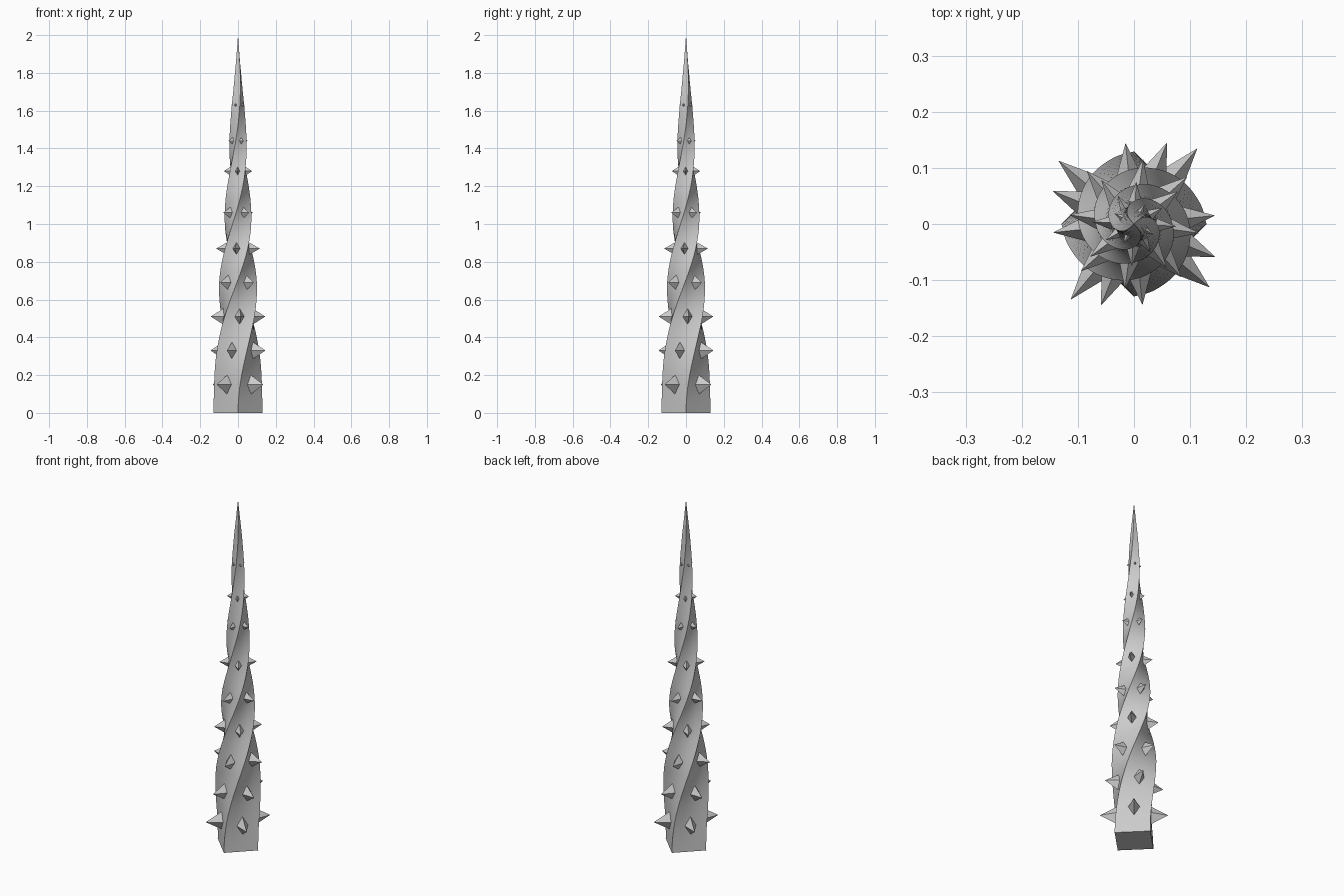
import bpy, bmesh, math
from mathutils import Vector

cube = bpy.data.objects.get("Cube")
if cube:
    bpy.data.objects.remove(cube, do_unlink=True)

HEIGHT = 2.0
TWIST = math.radians(315)
# (height, corner radius) of the tapering square section
PROFILE = [(0, .13), (.25, .125), (.47, .115), (.69, .10), (.87, .086), (1.06, .071),
           (1.28, .057), (1.44, .047), (1.63, .034), (1.8, .02), (2, 0)]
# (height, tip radius, half width, half height) of each ring of four spikes
SPIKES = [(.15, .176, .032, .054), (.33, .157, .029, .048), (.51, .145, .027, .045),
          (.69, .127, .024, .041), (.87, .117, .021, .034), (1.06, .098, .018, .031),
          (1.28, .075, .013, .024), (1.44, .058, .010, .020), (1.63, .040, .006, .010)]

stone = bpy.data.materials.new("grey stone")
stone.use_nodes = True
stone.diffuse_color = (.6, .6, .6, 1)
stone.node_tree.nodes["Principled BSDF"].inputs["Base Color"].default_value = (.6, .6, .6, 1)


def radius(z):
    for (z0, r0), (z1, r1) in zip(PROFILE, PROFILE[1:]):
        if z <= z1:
            return r0 + (r1 - r0) * (z - z0) / (z1 - z0)
    return 0


def twist(z):
    t = z / HEIGHT
    return TWIST * t * t * (3 - 2 * t)


def finish(bm, name):
    bmesh.ops.recalc_face_normals(bm, faces=bm.faces)
    mesh = bpy.data.meshes.new(name)
    bm.to_mesh(mesh)
    bm.free()
    mesh.materials.append(stone)
    obj = bpy.data.objects.new(name, mesh)
    bpy.context.collection.objects.link(obj)
    return obj


# Twisted square spire, each side split into strips, closed at a sharp tip
RINGS, STRIPS = 60, 4
bm = bmesh.new()
rings = []
for i in range(RINGS):
    z = HEIGHT * i / RINGS
    corners = [Vector((math.cos(twist(z) + k * math.pi / 2),
                       math.sin(twist(z) + k * math.pi / 2), 0)) * radius(z) for k in range(4)]
    rings.append([bm.verts.new(corners[k].lerp(corners[(k + 1) % 4], s / STRIPS) + Vector((0, 0, z)))
                  for k in range(4) for s in range(STRIPS)])
n = 4 * STRIPS
for a, b in zip(rings, rings[1:]):
    for j in range(n):
        bm.faces.new((a[j], a[(j + 1) % n], b[(j + 1) % n], b[j]))
tip = bm.verts.new((0, 0, HEIGHT))
for j in range(n):
    bm.faces.new((rings[-1][j], rings[-1][(j + 1) % n], tip))
bm.faces.new(rings[0][::-1])
spire = finish(bm, "twisted_spire")
bpy.context.view_layer.objects.active = spire
spire.select_set(True)
bpy.ops.object.shade_smooth_by_angle(angle=math.radians(30))

# Four-sided spikes, one centred on each face of the spire per ring
bm = bmesh.new()
for z, reach, half_w, half_h in SPIKES:
    for k in range(4):
        angle = twist(z) + math.pi / 4 + k * math.pi / 2
        out = Vector((math.cos(angle), math.sin(angle), 0))
        side = Vector((-out.y, out.x, 0))
        up = Vector((0, 0, 1))
        centre = out * radius(z) * .66 + up * z
        base = [bm.verts.new(centre + d) for d in
                (side * half_w, up * half_h, -side * half_w, -up * half_h)]
        point = bm.verts.new(out * reach + up * z)
        for j in range(4):
            bm.faces.new((base[j], base[(j + 1) % 4], point))
        bm.faces.new(base[::-1])
finish(bm, "spikes")
